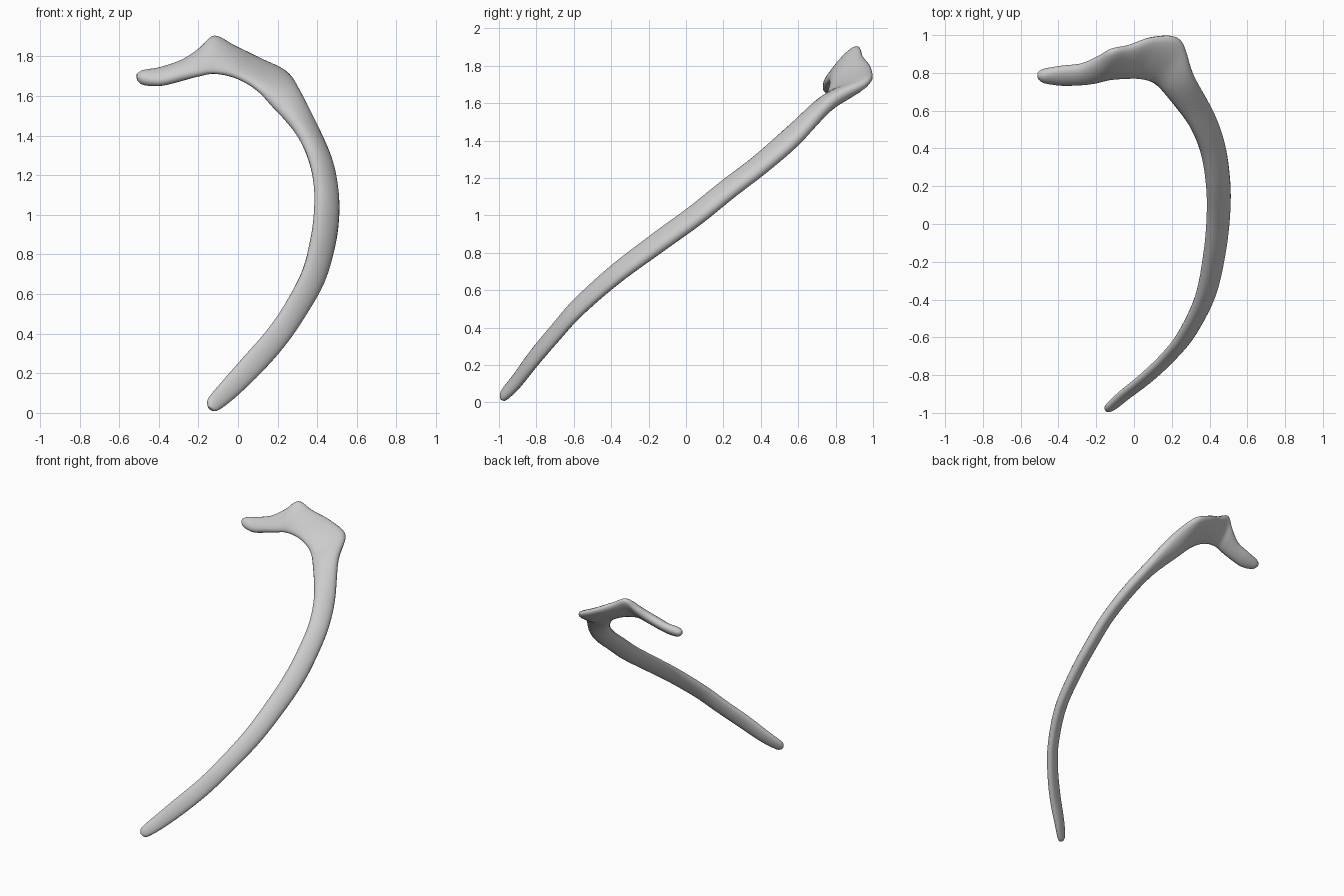
import bpy, bmesh, math
from mathutils import Vector

if "Cube" in bpy.data.objects:
    bpy.data.objects.remove(bpy.data.objects["Cube"])

# Shaft stations from the low tip upward: centre x, y, z, half width, half thickness
shaft = [
    (-.138, -.985, .022, .018, .012), (-.122, -.968, .045, .040, .022),
    (-.050, -.905, .115, .052, .026), (.070, -.810, .240, .060, .028),
    (.185, -.700, .370, .061, .029), (.280, -.580, .505, .062, .032),
    (.378, -.380, .683, .066, .036), (.427, -.150, .855, .070, .040),
    (.447, .050, 1.000, .072, .041), (.445, .220, 1.137, .072, .041),
    (.417, .400, 1.275, .072, .042), (.355, .560, 1.415, .076, .043)]

# Angle plate, tubercle, neck and head: inner edge, outer edge, half thickness
plate = [
    ((.175, .675, 1.555), (.315, .790, 1.615), .046),
    ((.105, .745, 1.630), (.245, .975, 1.715), .040),
    ((.030, .768, 1.680), (.110, .990, 1.785), .036),
    ((-.050, .772, 1.708), (-.020, .945, 1.850), .036),
    ((-.130, .767, 1.715), (-.120, .922, 1.902), .034),
    ((-.200, .750, 1.705), (-.190, .885, 1.840), .036),
    ((-.280, .740, 1.688), (-.280, .845, 1.775), .037),
    ((-.390, .738, 1.662), (-.390, .832, 1.737), .035),
    ((-.475, .755, 1.665), (-.480, .812, 1.722), .033),
    ((-.508, .772, 1.682), (-.512, .795, 1.708), .016)]

# Turn every station into (inner edge, outer edge, half thickness)
FACING = Vector((.6, -.6, .5))
centres = [Vector(s[:3]) for s in shaft]
path = centres + [(Vector(plate[0][0]) + Vector(plate[0][1])) / 2]
stations = []
for i, (c, s) in enumerate(zip(centres, shaft)):
    t = (path[i + 1] - path[max(i - 1, 0)]).normalized()
    n = (FACING - t * FACING.dot(t)).normalized()
    w = n.cross(t)
    stations.append((c + w * s[3], c - w * s[3], s[4]))
stations += [(Vector(a), Vector(b), th) for a, b, th in plate]


def spline(p, t):
    a, b, c, d = p
    return (b * 2 + (c - a) * t + (a * 2 - b * 5 + c * 4 - d) * t * t
            + (b * 3 - a - c * 3 + d) * t ** 3) * .5


# Smoothly interpolated sections
STEPS, SIDES = 6, 20
fine = []
last = len(stations) - 1
for i in range(last):
    quad = [stations[min(max(i + k, 0), last)] for k in (-1, 0, 1, 2)]
    for j in range(STEPS):
        fine.append([spline([q[k] for q in quad], j / STEPS) for k in range(3)])
fine.append(list(stations[-1]))

# Skin the sections into one closed surface
bm = bmesh.new()
rings = []
for i, (a, b, th) in enumerate(fine):
    lo, hi = fine[max(i - 1, 0)], fine[min(i + 1, len(fine) - 1)]
    t = hi[0] + hi[1] - lo[0] - lo[1]
    w = (a - b) / 2
    n = t.cross(w).normalized()
    ring = []
    for k in range(SIDES):
        ang = 2 * math.pi * k / SIDES
        co, si = math.cos(ang), math.sin(ang)
        flat = math.copysign(abs(si) ** .85, si)
        ring.append(bm.verts.new((a + b) / 2 + w * co + n * th * flat))
    rings.append(ring)
for r, q in zip(rings, rings[1:]):
    for k in range(SIDES):
        m = (k + 1) % SIDES
        bm.faces.new((r[k], r[m], q[m], q[k]))
bm.faces.new(rings[0])
bm.faces.new(rings[-1])
bmesh.ops.recalc_face_normals(bm, faces=bm.faces)
for f in bm.faces:
    f.smooth = True

mesh = bpy.data.meshes.new("rib_bone")
bm.to_mesh(mesh)
bm.free()
rib = bpy.data.objects.new("rib_bone", mesh)
bpy.context.collection.objects.link(rib)
